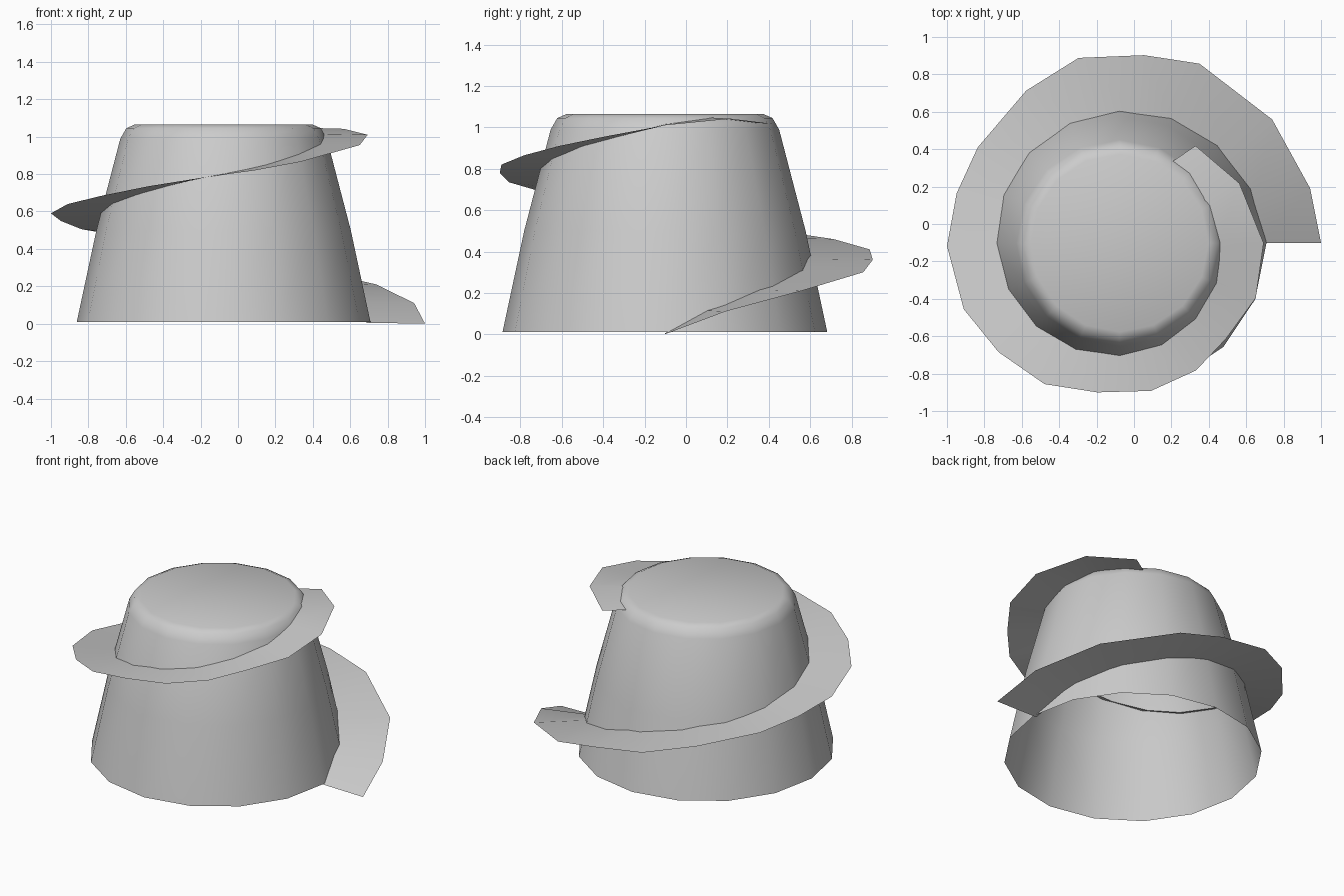
import bpy, bmesh
from math import cos, sin, radians, pi

if "Cube" in bpy.data.objects:
    bpy.data.objects.remove(bpy.data.objects["Cube"])

CX, CY = -0.077, -0.102
SIDES = 16
# Tower profile: (radius, height)
PROFILE = [(0.785, 0.01), (0.68, 0.5), (0.552, 0.99), (0.52, 1.045), (0.475, 1.065)]


def make_object(name, bm):
    mesh = bpy.data.meshes.new(name)
    bm.to_mesh(mesh)
    bm.free()
    obj = bpy.data.objects.new(name, mesh)
    bpy.context.collection.objects.link(obj)
    bpy.ops.object.select_all(action='DESELECT')
    obj.select_set(True)
    bpy.context.view_layer.objects.active = obj
    bpy.ops.object.shade_smooth_by_angle(angle=radians(50))
    return obj


def polar(r, a, z):
    return (CX + r * cos(a), CY + r * sin(a), z)


def wall_radius(z):
    for (r0, z0), (r1, z1) in zip(PROFILE, PROFILE[1:]):
        if z <= z1:
            return r0 + (r1 - r0) * (max(z, z0) - z0) / (z1 - z0)
    return PROFILE[-1][0]


# Tapered tower, open underneath with a capped top
bm = bmesh.new()
rings = [[bm.verts.new(polar(r, 2 * pi * i / SIDES, z)) for i in range(SIDES)]
         for r, z in PROFILE]
for low, high in zip(rings, rings[1:]):
    for i in range(SIDES):
        j = (i + 1) % SIDES
        bm.faces.new((low[i], low[j], high[j], high[i]))
bm.faces.new(rings[-1])
make_object("tower", bm)

# Spiral ramp: (angle in degrees, outer radius, height)
PATH = [(0, 1.077, 0.0), (16, 1.06, 0.11), (39, 1.05, 0.21), (66, 1.05, 0.30),
        (82.6, 1.013, 0.36), (102.5, 1.014, 0.41), (121.5, 0.956, 0.46),
        (146, 0.915, 0.505), (163, 0.911, 0.55), (181, 0.923, 0.59),
        (203, 0.905, 0.64), (222, 0.871, 0.685), (242, 0.854, 0.735),
        (261.5, 0.807, 0.78), (282, 0.808, 0.82), (301, 0.794, 0.865),
        (318, 0.765, 0.91), (338, 0.785, 0.955), (360, 0.77, 1.01),
        (386.5, 0.716, 1.042), (412, 0.66, 1.017)]
bm = bmesh.new()
pairs = []
for deg, outer, z in PATH:
    a = radians(deg)
    inner_angle = radians(deg + (5 if deg > 400 else 0))
    inner = wall_radius(z) * 0.975
    pairs.append((bm.verts.new(polar(inner, inner_angle, z + 0.005)),
                  bm.verts.new(polar(outer, a, z))))
for (i0, o0), (i1, o1) in zip(pairs, pairs[1:]):
    bm.faces.new((i0, o0, o1, i1))
make_object("spiral_ramp", bm)
